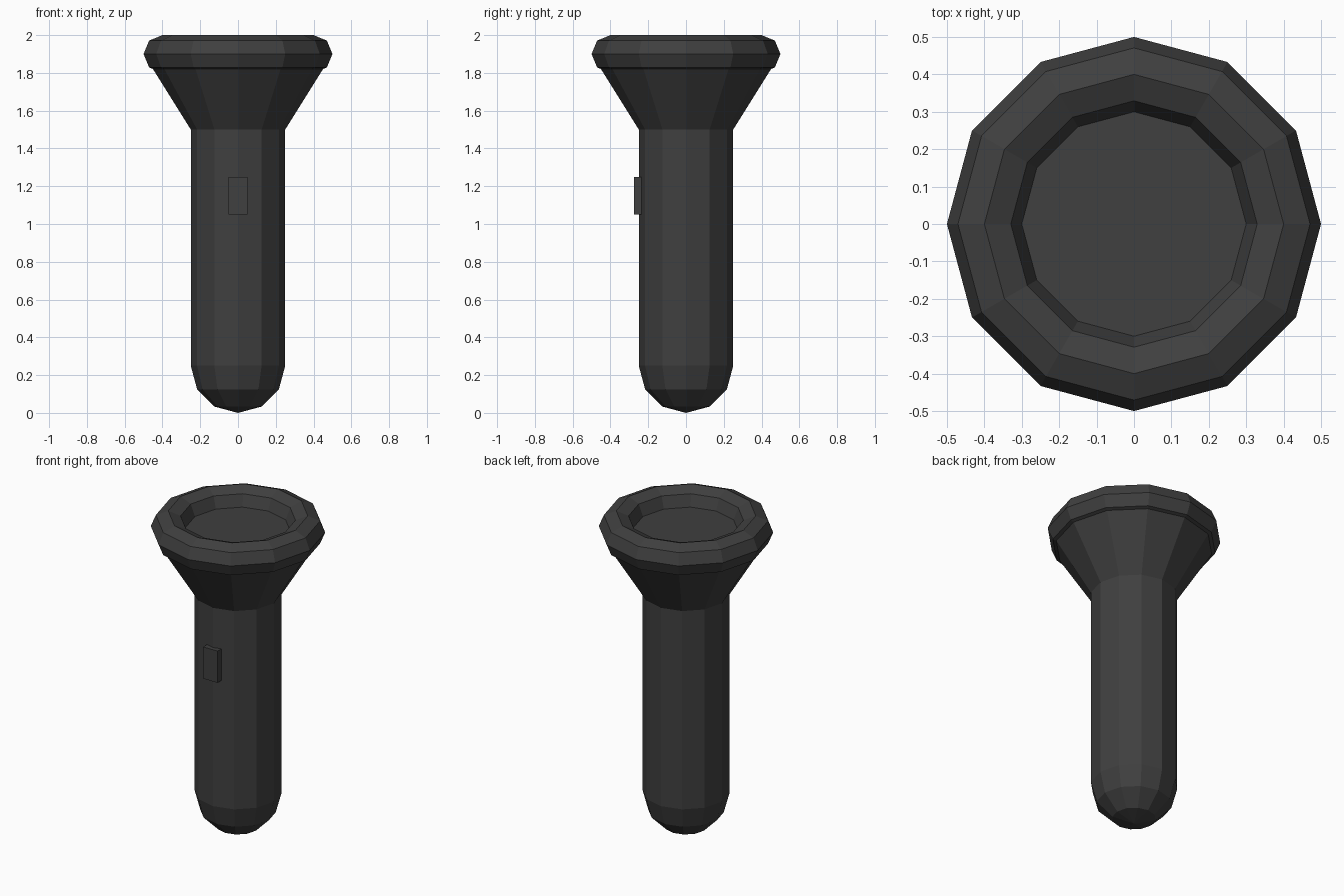
import bpy, bmesh, math

if "Cube" in bpy.data.objects:
    bpy.data.objects.remove(bpy.data.objects["Cube"])

SIDES = 12

# One dark plastic colour for the whole torch
black = bpy.data.materials.new("dark_plastic")
black.diffuse_color = (0.05, 0.05, 0.05, 1)
black.use_nodes = True
black.node_tree.nodes["Principled BSDF"].inputs["Base Color"].default_value = black.diffuse_color


def lathe(name, profile, closed=False):
    """Revolve (radius, z) points round the z axis with flat facets."""
    bm = bmesh.new()
    rings = []
    for r, z in profile:
        if r < 1e-5:
            rings.append([bm.verts.new((0, 0, z))] * SIDES)
        else:
            rings.append([bm.verts.new((r * math.cos(a), r * math.sin(a), z))
                          for a in (math.tau * i / SIDES for i in range(SIDES))])
    pairs = list(zip(rings, rings[1:]))
    if closed:
        pairs.append((rings[-1], rings[0]))
    for low, high in pairs:
        for i in range(SIDES):
            j = (i + 1) % SIDES
            corners = [low[i], low[j], high[j], high[i]]
            bm.faces.new(list(dict.fromkeys(corners)))
    if not closed:  # cap open ends
        for ring in (rings[0], rings[-1]):
            if ring[0] is not ring[1]:
                bm.faces.new(ring)
    bmesh.ops.recalc_face_normals(bm, faces=bm.faces[:])
    return finish(name, bm)


def finish(name, bm):
    mesh = bpy.data.meshes.new(name)
    bm.to_mesh(mesh)
    bm.free()
    mesh.materials.append(black)
    obj = bpy.data.objects.new(name, mesh)
    bpy.context.collection.objects.link(obj)
    return obj


# Handle with rounded bottom
dome = [(0.25 * math.sin(math.radians(a)), 0.25 - 0.25 * math.cos(math.radians(a)))
        for a in (0, 30, 60, 90)]
lathe("handle", dome + [(0.25, 1.5)])

# Flared head, whose flat top is the lens
lathe("head", [(0.25, 1.5), (0.5, 1.9)])

# Eight-sided ring around the lens
ring = [(0.4 + 0.1 * math.cos(math.tau * k / 8), 1.9 + 0.1 * math.sin(math.tau * k / 8))
        for k in range(8)]
lathe("rim", ring, closed=True)

# Switch on the front of the handle
bm = bmesh.new()
bmesh.ops.create_cube(bm, size=1)
bmesh.ops.scale(bm, vec=(0.1, 0.05, 0.2), verts=bm.verts)
bmesh.ops.translate(bm, vec=(0, -0.25, 1.15), verts=bm.verts)
finish("switch", bm)
